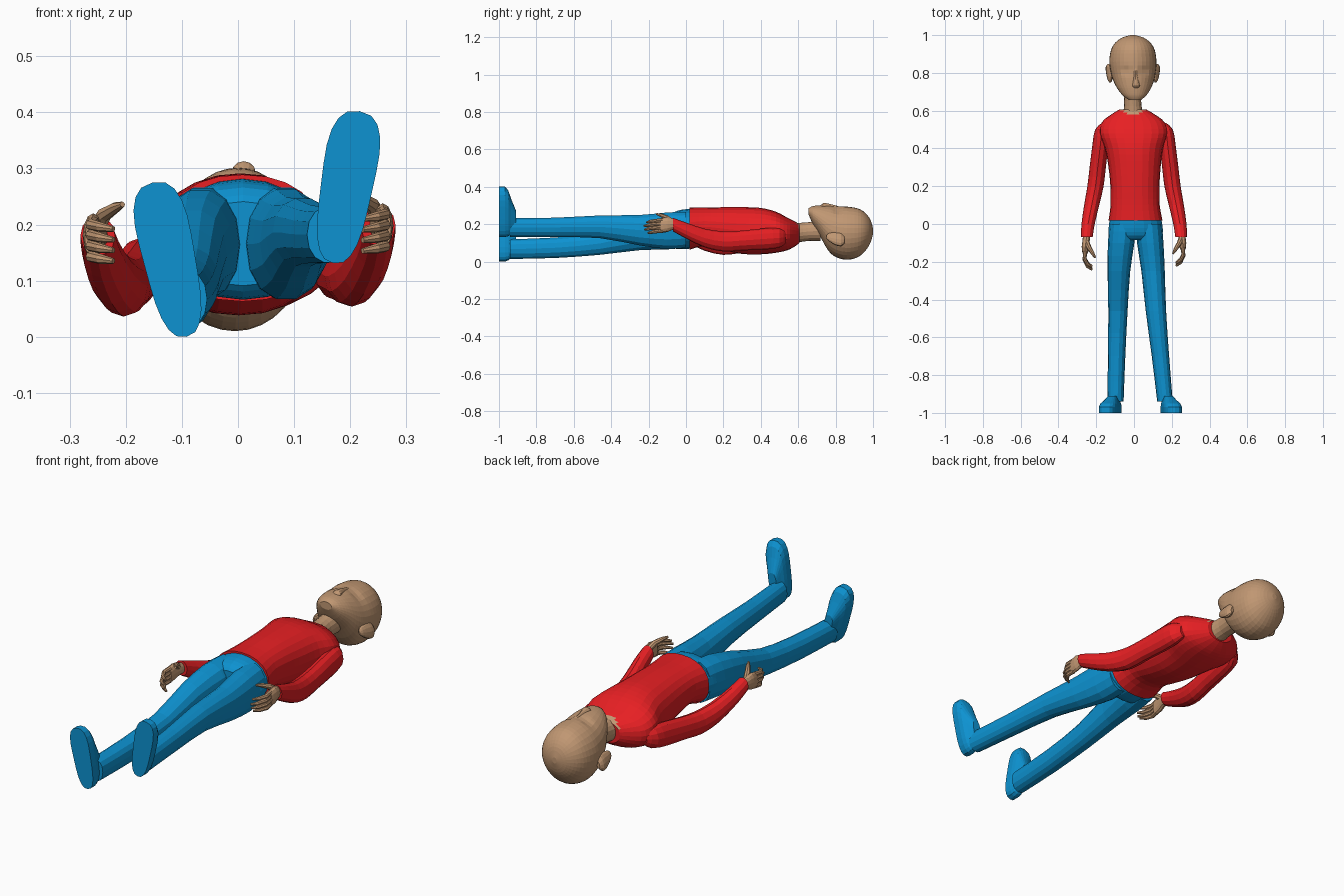
import bpy, bmesh, math
from mathutils import Vector


def material(name, col):
    m = bpy.data.materials.new(name)
    m.diffuse_color = (*col, 1)
    return m


SKIN = material("skin tan", (0.53, 0.31, 0.17))
RED = material("shirt red", (0.80, 0.014, 0.017))
BLUE = material("trouser blue", (0.004, 0.29, 0.64))


def skin_rings(name, rings, mats):
    """Bridge a list of equal-length point rings into a closed body."""
    bm = bmesh.new()
    vs = [[bm.verts.new(p) for p in r] for r in rings]
    n = len(vs[0])
    for a, b in zip(vs, vs[1:]):
        for i in range(n):
            bm.faces.new((a[i], a[(i + 1) % n], b[(i + 1) % n], b[i]))
    bm.faces.new(vs[0])
    bm.faces.new(vs[-1][::-1])
    bmesh.ops.recalc_face_normals(bm, faces=bm.faces)
    me = bpy.data.meshes.new(name)
    bm.to_mesh(me)
    bm.free()
    for m in mats:
        me.materials.append(m)
    ob = bpy.data.objects.new(name, me)
    bpy.context.collection.objects.link(ob)
    return ob


def spline(rows, k):
    """Catmull-Rom interpolation between section rows."""
    out = []
    for i in range(len(rows) - 1):
        p0, p1 = rows[max(i - 1, 0)], rows[i]
        p2, p3 = rows[i + 1], rows[min(i + 2, len(rows) - 1)]
        for j in range(k):
            t = j / k
            out.append([0.5 * (2 * b + (c - a) * t + (2 * a - 5 * b + 4 * c - d) * t * t
                               + (3 * b - a - 3 * c + d) * t ** 3)
                        for a, b, c, d in zip(p0, p1, p2, p3)])
    return out + [list(rows[-1])]


def loft(name, rows, mats, seg=14, k=2, power=1.0):
    """Sections across y: (y, centre x, centre z, half width, half depth)."""
    def pw(v):
        return math.copysign(abs(v) ** power, v)
    rings = []
    for y, cx, cz, rx, rz in spline(rows, k):
        rings.append([(cx + rx * pw(math.cos(a)), y, cz + rz * pw(math.sin(a)))
                      for a in (2 * math.pi * i / seg for i in range(seg))])
    return skin_rings(name, rings, mats)


def tube(name, pts, radii, mat, seg=8):
    pts = [Vector(p) for p in pts]
    rings = []
    for i, (p, r) in enumerate(zip(pts, radii)):
        d = (pts[min(i + 1, len(pts) - 1)] - pts[max(i - 1, 0)]).normalized()
        u = d.cross(Vector((0, 0, 1))).normalized()
        v = d.cross(u)
        rings.append([p + r * (u * math.cos(a) + v * math.sin(a))
                      for a in (2 * math.pi * j / seg for j in range(seg))])
    return skin_rings(name, rings, [mat])


# Head, with shallow eye sockets pressed into the face
head = loft("head", [
    (0.656, 0.005, 0.268, 0.030, 0.018), (0.68, 0.003, 0.247, 0.062, 0.05),
    (0.72, 0.0, 0.215, 0.090, 0.086), (0.76, -0.002, 0.18, 0.108, 0.12),
    (0.80, -0.004, 0.161, 0.118, 0.136), (0.86, -0.006, 0.152, 0.125, 0.142),
    (0.92, -0.006, 0.154, 0.116, 0.130), (0.96, -0.006, 0.159, 0.093, 0.100),
    (0.987, -0.006, 0.162, 0.056, 0.06), (1.0, -0.006, 0.163, 0.012, 0.014)],
    [SKIN], seg=32, k=3)
for v in head.data.vertices:
    if v.co.z > 0.2:
        for sx in (-0.042, 0.056):
            d2 = ((v.co.x - sx) / 0.026) ** 2 + ((v.co.y - 0.81) / 0.022) ** 2
            v.co.z -= 0.010 * math.exp(-d2)

# Nose, mouth and ears
loft("nose", [(0.715, 0.01, 0.288, 0.012, 0.008), (0.73, 0.01, 0.292, 0.022, 0.018),
              (0.745, 0.01, 0.293, 0.018, 0.020), (0.79, 0.008, 0.289, 0.010, 0.014),
              (0.83, 0.007, 0.286, 0.010, 0.006)], [SKIN], seg=12)
for side, x in (("left", -0.128), ("right", 0.116)):
    s = math.copysign(1, x)
    ear = loft(side + "_ear", [(0.750, 0, 0.132, 0.004, 0.008), (0.765, 0, 0.13, 0.012, 0.022),
                               (0.80, 0, 0.122, 0.017, 0.035), (0.83, 0, 0.118, 0.018, 0.036),
                               (0.848, 0, 0.116, 0.008, 0.016)], [SKIN], seg=12)
    for v in ear.data.vertices:      # flare the back edge outward
        v.co.x += x + s * (0.125 - v.co.z) * 0.25

# Neck
loft("neck", [(0.54, 0, 0.150, 0.060, 0.055), (0.60, -0.005, 0.155, 0.050, 0.052),
              (0.65, -0.007, 0.160, 0.045, 0.050), (0.72, -0.007, 0.165, 0.050, 0.055)],
     [SKIN], seg=16)

# Shirt body, with a skin-coloured V at the collar
shirt = loft("shirt_body", [
    (0.018, 0.008, 0.176, 0.143, 0.113), (0.10, 0.006, 0.186, 0.130, 0.102),
    (0.20, 0.005, 0.176, 0.130, 0.115), (0.30, 0.003, 0.166, 0.138, 0.125),
    (0.40, 0.0, 0.163, 0.153, 0.124), (0.48, -0.002, 0.157, 0.180, 0.110),
    (0.54, -0.004, 0.148, 0.165, 0.088), (0.58, -0.005, 0.148, 0.115, 0.068),
    (0.607, -0.006, 0.150, 0.070, 0.050)], [RED, SKIN], seg=24, k=3, power=0.9)
for p in shirt.data.polygons:
    c = p.center
    if c.z > 0.17 and c.y > 0.572 + abs(c.x + 0.005) * 0.5:
        p.material_index = 1

# Sleeves and hands; the right arm sits slightly higher
for side, s in (("left", -1), ("right", 1)):
    lift = 0.018 if s > 0 else 0.0
    rows = [(0.535, 0.150, 0.130, 0.020, 0.030), (0.50, 0.168, 0.125, 0.038, 0.052),
            (0.42, 0.178, 0.115, 0.042, 0.057), (0.30, 0.192, 0.100, 0.043, 0.053),
            (0.20, 0.204, 0.090, 0.043, 0.054), (0.10, 0.224, 0.108, 0.040, 0.050),
            (0.0, 0.243, 0.148, 0.035, 0.043), (-0.07, 0.250, 0.180, 0.031, 0.036)]
    loft(side + "_sleeve", [(y, s * x, z + lift * min(1, (0.535 - y) * 3), a, b)
                            for y, x, z, a, b in rows], [RED], seg=12)
    y0 = 0.0 if s < 0 else 0.02
    palm = [(-0.05, 0.250, 0.176, 0.020, 0.024), (-0.085, 0.253, 0.182, 0.019, 0.028),
            (-0.12, 0.258, 0.180, 0.019, 0.040), (-0.155, 0.258, 0.174, 0.015, 0.038)]
    loft(side + "_palm", [(y + y0, s * x, z + lift, a, b) for y, x, z, a, b in palm],
         [SKIN], seg=12)
    for i, reach in enumerate((0.075, 0.088, 0.085, 0.068)):
        z = 0.204 - 0.019 * i + lift
        path = [(0.258, -0.145), (0.262, -0.15 - reach * 0.45),
                (0.246, -0.15 - reach * 0.85), (0.222, -0.155 - reach)]
        tube(f"{side}_finger_{i + 1}", [(s * x, y + y0, z - 0.004 * j)
                                        for j, (x, y) in enumerate(path)],
             (0.011, 0.010, 0.009, 0.005), SKIN)
    tube(side + "_thumb", [(s * 0.253, -0.09 + y0, 0.192 + lift), (s * 0.238, -0.125 + y0, 0.218 + lift),
                           (s * 0.219, -0.155 + y0, 0.230 + lift), (s * 0.206, -0.178 + y0, 0.236 + lift)],
         (0.015, 0.013, 0.010, 0.005), SKIN)

# Trouser seat and legs
loft("trouser_seat", [(0.028, 0.008, 0.176, 0.136, 0.106), (-0.02, 0.009, 0.172, 0.143, 0.106),
                      (-0.06, 0.009, 0.168, 0.140, 0.098), (-0.085, 0.009, 0.166, 0.105, 0.075)],
     [BLUE], seg=20)
legs = {
    "left": [(0.0, -0.060, 0.170, 0.070, 0.098), (-0.10, -0.068, 0.163, 0.070, 0.100),
             (-0.25, -0.080, 0.143, 0.060, 0.084), (-0.46, -0.085, 0.097, 0.051, 0.062),
             (-0.70, -0.092, 0.074, 0.046, 0.056), (-0.94, -0.098, 0.067, 0.043, 0.054)],
    "right": [(0.0, 0.078, 0.170, 0.070, 0.098), (-0.10, 0.086, 0.165, 0.070, 0.100),
              (-0.25, 0.101, 0.168, 0.062, 0.083), (-0.46, 0.116, 0.186, 0.054, 0.062),
              (-0.70, 0.140, 0.183, 0.046, 0.053), (-0.94, 0.164, 0.182, 0.041, 0.051)]}
for side, rows in legs.items():
    loft(side + "_leg", rows, [BLUE], seg=14, power=0.92)

# Feet: sole outline from heel to toe, drawn in towards the ankle
for side, heel, toe, ankle in (("left", (-0.092, 0.0), (-0.152, 0.275), (-0.098, 0.067)),
                               ("right", (0.170, 0.131), (0.217, 0.402), (0.168, 0.182))):
    h, t, ank = Vector(heel), Vector(toe), Vector(ankle)
    mid, half = (h + t) / 2, (t - h) / 2
    perp = Vector((half.y, -half.x)).normalized()
    rings = []
    for y, pull in ((-1.0, 0.0), (-0.968, 0.0), (-0.95, 0.10), (-0.935, 0.3), (-0.91, 0.58)):
        ring = []
        for i in range(24):
            a = 2 * math.pi * i / 24
            u, sn = math.cos(a), math.sin(a)
            w = (0.050 + 0.007 * u - 0.004 * math.cos(u * 3)) * abs(sn) ** 0.75
            p = mid + half * u + perp * math.copysign(w, sn)
            p = p.lerp(ank, pull)
            ring.append((p.x, y, p.y))
        rings.append(ring)
    skin_rings(side + "_foot", rings, [BLUE])
